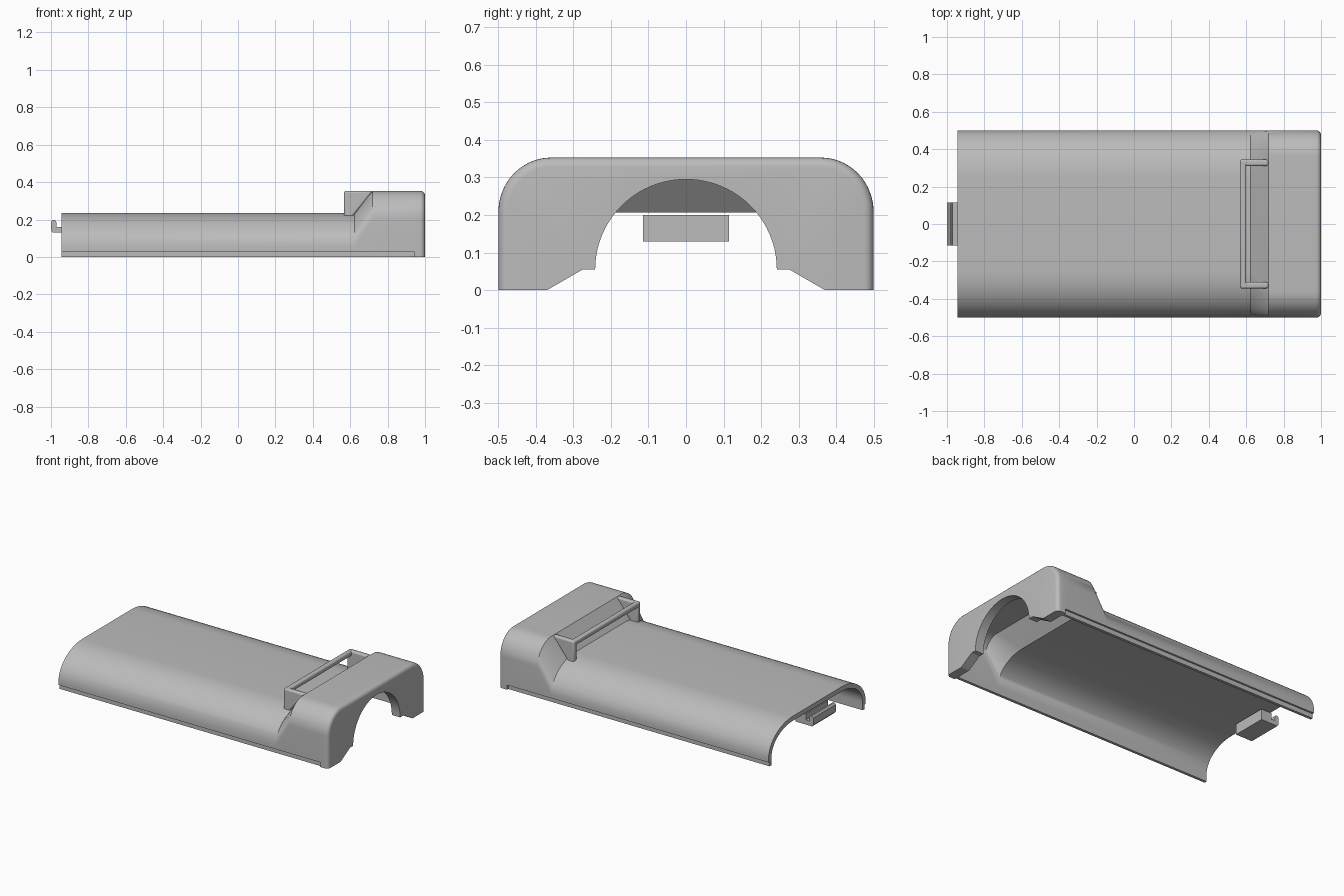
import bpy
import bmesh
from math import sin, cos, pi, radians

cube = bpy.data.objects.get("Cube")
if cube:
    bpy.data.objects.remove(cube, do_unlink=True)

grey = bpy.data.materials.new("plain grey")
grey.use_nodes = True
colour = (0.5, 0.5, 0.5, 1)
grey.diffuse_color = colour
grey.node_tree.nodes["Principled BSDF"].inputs["Base Color"].default_value = colour


def loft(name, rings):
    """Skin matching closed rings of points and cap both ends."""
    bm = bmesh.new()
    loops = [[bm.verts.new(p) for p in ring] for ring in rings]
    n = len(loops[0])
    for a, b in zip(loops, loops[1:]):
        for i in range(n):
            j = (i + 1) % n
            bm.faces.new((a[i], a[j], b[j], b[i]))
    bm.faces.new(loops[0])
    bm.faces.new(loops[-1])
    bmesh.ops.recalc_face_normals(bm, faces=bm.faces)
    mesh = bpy.data.meshes.new(name)
    bm.to_mesh(mesh)
    bm.free()
    mesh.materials.append(grey)
    obj = bpy.data.objects.new(name, mesh)
    bpy.context.collection.objects.link(obj)
    bpy.ops.object.select_all(action="DESELECT")
    obj.select_set(True)
    bpy.context.view_layer.objects.active = obj
    bpy.ops.object.shade_smooth_by_angle(angle=radians(30))
    return obj


def bevel(obj, width, segments=3):
    mod = obj.modifiers.new("rounded edges", "BEVEL")
    mod.width = width
    mod.segments = segments
    mod.limit_method = "ANGLE"


def dome(top, ry, rz, inset=0, steps=14):
    """Flat-topped arch with rounded shoulders, from -y to +y."""
    half, top, ry, rz = 0.5 - inset, top - inset, ry - inset, rz - inset
    right = []
    for i in range(steps + 1):
        a = pi / 2 * i / steps
        right.append((half - ry + ry * cos(a), top - rz + rz * sin(a)))
    return [(-y, z) for y, z in right] + right[::-1]


def shell_ring(x_out, x_in, top, ry, rz):
    """Wall section with a rebate along the outer bottom edge."""
    lip, wall = 0.488, 0.03
    outer = [(-lip, 0), (-lip, wall), (-0.5, wall)] + dome(top, ry, rz)
    outer += [(0.5, wall), (lip, wall), (lip, 0)]
    inner = [(-0.47, 0)] + dome(top, ry, rz, wall) + [(0.47, 0)]
    return ([(x_out, y, z) for y, z in outer]
            + [(x_in, y, z) for y, z in inner[::-1]])


# Long cover that steps up a ramp into the taller head
low = (0.236, 0.25, 0.186)
high = (0.353, 0.14, 0.145)
loft("cover_shell", [
    shell_ring(-0.945, -0.945, *low),
    shell_ring(0.622, 0.638, *low),
    shell_ring(0.72, 0.735, *high),
    shell_ring(0.94, 0.94, *high),
])

# End wall with an arched opening and a rounded outer edge
arch = [(0.37, 0), (0.275, 0.055)]
arch += [(0.242 * cos(pi * i / 40), 0.055 + 0.24 * sin(pi * i / 40)) for i in range(41)]
arch += [(-0.275, 0.055), (-0.37, 0)]


def wall_ring(x, inset):
    edge = 0.5 - inset
    outline = [(-edge, 0)] + dome(*high, inset) + [(edge, 0)] + arch
    return [(x, y, z) for y, z in outline]


fillet = 0.025
rings = [wall_ring(0.94, 0)]
for k in range(6):
    t = pi / 2 * k / 5
    rings.append(wall_ring(1 - fillet + fillet * sin(t), fillet * (1 - cos(t))))
loft("end_wall", rings)


def plate(name, outline, y0, y1):
    """Extrude an x-z outline across y."""
    return loft(name, [[(x, y, z) for x, z in outline] for y in (y0, y1)])


# Handle: two side cheeks on the ramp joined by a bar
cheek = [(0.567, 0.205), (0.567, 0.353), (0.722, 0.353), (0.604, 0.205)]
for side, label in ((1, "left"), (-1, "right")):
    ends = sorted((side * 0.31, side * 0.345))
    bevel(plate("handle_cheek_" + label, cheek, *ends), 0.01)
bar = [(0.567, 0.32), (0.567, 0.353), (0.6, 0.353), (0.6, 0.32)]
bevel(plate("handle_bar", bar, -0.335, 0.335), 0.01)

# Latch hook below the open end
hook = [(-1, 0.142), (-0.99, 0.13), (-0.87, 0.13), (-0.87, 0.2), (-0.945, 0.2),
        (-0.945, 0.16), (-0.97, 0.16), (-0.972, 0.19), (-0.98, 0.198),
        (-0.99, 0.198), (-1, 0.188)]
plate("latch_hook", hook, -0.115, 0.115)
